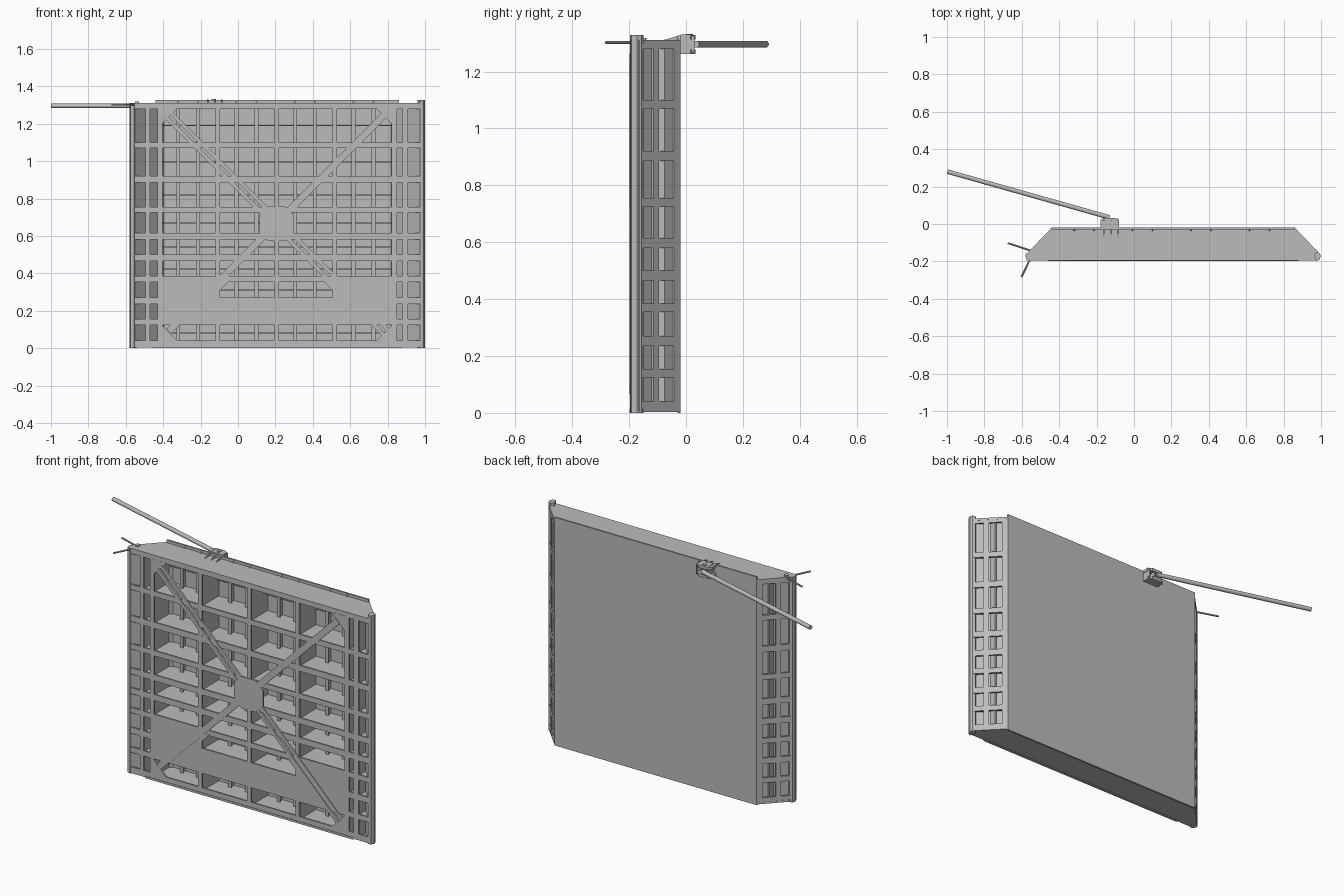
import bpy, bmesh, math
from mathutils import Vector

cube = bpy.data.objects.get("Cube")
if cube:
    bpy.data.objects.remove(cube, do_unlink=True)

steel = bpy.data.materials.new("grey steel")
steel.use_nodes = True
steel.diffuse_color = (0.5, 0.5, 0.5, 1)
steel.node_tree.nodes["Principled BSDF"].inputs["Base Color"].default_value = (0.5, 0.5, 0.5, 1)


def finish(name, bm):
    bmesh.ops.recalc_face_normals(bm, faces=bm.faces)
    mesh = bpy.data.meshes.new(name)
    bm.to_mesh(mesh)
    bm.free()
    mesh.materials.append(steel)
    obj = bpy.data.objects.new(name, mesh)
    bpy.context.collection.objects.link(obj)
    return obj


def prism(name, points, along):
    """Closed outline pushed along a vector."""
    bm = bmesh.new()
    face = bm.faces.new([bm.verts.new(p) for p in points])
    new = bmesh.ops.extrude_face_region(bm, geom=[face])["geom"]
    bmesh.ops.translate(bm, vec=along, verts=[v for v in new if isinstance(v, bmesh.types.BMVert)])
    return finish(name, bm)


def box(name, x0, x1, y0, y1, z0, z1):
    return prism(name, [(x0, y0, z0), (x1, y0, z0), (x1, y1, z0), (x0, y1, z0)], (0, 0, z1 - z0))


def bar(name, a, b, width, depth):
    """Flat bar in the front plane between two (x, z) points."""
    a, b = Vector(a), Vector(b)
    n = (b - a).orthogonal().normalized() * width / 2
    pts = [(p.x, FRONT - 0.004, p.y) for p in (a + n, b + n, b - n, a - n)]
    return prism(name, pts, (0, depth, 0))


def lattice(name, us, zs, place, is_open, along):
    """Plate on a grid with rectangular cut-outs."""
    bm = bmesh.new()
    grid = [[bm.verts.new(place(u, z)) for z in zs] for u in us]
    for i in range(len(us) - 1):
        for j in range(len(zs) - 1):
            if not is_open(i, j):
                bm.faces.new((grid[i][j], grid[i + 1][j], grid[i + 1][j + 1], grid[i][j + 1]))
    bmesh.ops.delete(bm, geom=[v for v in bm.verts if not v.link_faces], context='VERTS')
    new = bmesh.ops.extrude_face_region(bm, geom=bm.faces[:])["geom"]
    bmesh.ops.translate(bm, vec=along, verts=[v for v in new if isinstance(v, bmesh.types.BMVert)])
    return finish(name, bm)


def rod(name, a, b, radius, sides=12):
    a, b = Vector(a), Vector(b)
    bm = bmesh.new()
    bmesh.ops.create_cone(bm, cap_ends=True, segments=sides, radius1=radius, radius2=radius, depth=(b - a).length)
    obj = finish(name, bm)
    obj.location = (a + b) / 2
    obj.rotation_euler = (b - a).to_track_quat('Z', 'Y').to_euler()
    return obj


FRONT, BACK, TOP, MID = -0.195, -0.02, 1.31, 0.207
rows = [0.005, .04, .125, .155, .235, .27, .355, .385, .465, .5, .58, .615,
        .725, .755, .885, .92, 1.07, 1.1, 1.28, TOP]
cols = [-.575, -.565, -.495, -.47, -.43, -.405, -.12, -.095, .195, .22,
        .505, .53, .82, .85, .88, .91, .975, .985]


# Front face with its window grid and the solid lower panel
def front_open(i, j):
    if i % 2 == 0 or j % 2 == 0:
        return False
    solid = (j == 3 and 5 <= i <= 11) or (j == 5 and i in (5, 11))
    return not solid


lattice("front_frame", cols, rows, lambda x, z: (x, FRONT, z), front_open, (0, 0.01, 0))

# Skin plate at the back, standing slightly above the deck
box("back_skin", -.44, .86, BACK - 0.01, BACK, 0.0, 1.326)

# Deck, bottom and horizontal girders
outline = [(-.44, BACK), (-.565, -.15), (-.57, FRONT), (.98, FRONT), (.985, -.15), (.86, BACK)]
girder = [(-.44, BACK), (-.56, -.15), (-.56, FRONT + .005), (.975, FRONT + .005), (.98, -.15), (.86, BACK)]
prism("deck", [(x, y, TOP - .012) for x, y in outline], (0, 0, .012))
prism("bottom_plate", [(x, y, .004) for x, y in outline], (0, 0, .012))
for k in range(2, len(rows) - 2, 2):
    z = (rows[k] + rows[k + 1]) / 2
    prism("girder", [(x, y, z - .005) for x, y in girder], (0, 0, .01))

# Vertical diaphragms behind the front bars
for k in range(4, 14, 2):
    x = (cols[k] + cols[k + 1]) / 2
    box("diaphragm", x - .005, x + .005, FRONT + .005, BACK - .005, .01, TOP - .005)

# Slanted ends: pierced outer frame, backing plate and inner web
ys = [-.165, -.155, -.115, -.095, -.043, BACK]
for s, corner in ((-1, -.44), (1, .86)):
    slope = lambda y, z: (corner + s * (BACK - y) * .95, y, z)
    lattice("end_frame", ys, rows, slope, lambda i, j: i % 2 == 1 and j % 2 == 1, (-s * .006, -.006, 0))
    inner = corner - s * .04
    prism("end_backing", [(inner, BACK - .005, .01), (inner + s * .16, FRONT + .005, .01),
                          (inner + s * .152, FRONT + .005, .01), (inner - s * .008, BACK - .005, .01)], (0, 0, 1.295))
    web = corner + s * .04
    box("end_web", web - .004, web + .004, FRONT + .005, -.075, .01, TOP - .005)

# Stiffeners on the inside of the skin, with brackets above the deck
for k in range(5, 12, 2):
    width = cols[k + 1] - cols[k]
    for f in (.3, .67):
        x = cols[k] + width * f
        box("stiffener_web", x - .003, x + .003, -.06, BACK - .005, .01, TOP - .005)
        box("stiffener_flange", x - .01, x + .01, -.064, -.058, .01, TOP - .005)
        prism("deck_bracket", [(x - .003, BACK - .005, TOP - .005), (x - .003, -.042, TOP - .005),
                               (x - .003, BACK - .005, 1.326)], (.006, 0, 0))
for j in range(1, len(rows) - 1, 2):
    z = (rows[j] + rows[j + 1]) / 2
    box("horizontal_stiffener", -.41, .83, -.045, BACK - .005, z - .003, z + .003)

# Cross bracing: a twin strap one way, a single strap the other
for off in (-.024, .024):
    bar("twin_strap", (-.37 + off / 2, 1.245 + off / 2), (.79 + off / 2, .085 + off / 2), .02, .012)
bar("single_strap", (.78, 1.245), (-.37, .09), .036, .012)
c, r = .092, .045
octagon = [(-c, -r), (-r, -c), (r, -c), (c, -r), (c, r), (r, c), (-r, c), (-c, r)]
prism("centre_gusset", [(MID + x, FRONT - .004, .665 + z) for x, z in octagon], (0, .012, 0))
for x, s in ((-.41, 1), (.825, -1)):
    for z, up in ((1.285, -1), (.035, 1)):
        prism("corner_gusset", [(x, FRONT - .001, z), (x + s * .09, FRONT - .001, z),
                                (x, FRONT - .001, z + up * .09)], (0, .01, 0))
for x, s in ((-.1, 1), (.51, -1)):
    prism("panel_gusset", [(x, FRONT - .001, .36), (x + s * .055, FRONT - .001, .36),
                           (x, FRONT - .001, .305)], (0, .01, 0))

# Seal posts on both ends and the bottom seal
for s, x, top in ((-1, -.555, TOP), (1, .973, 1.328)):
    post = [(0, -.197), (.018, -.192), (.026, -.172), (.02, -.157), (.004, -.15), (-.012, -.165)]
    prism("seal_post", [(x + s * px, py, 0) for px, py in post], (0, 0, top))
box("bottom_seal", -.46, .88, FRONT - .003, FRONT + .012, 0, .012)

# Opening arm with its clevis on the skin
rod("opening_arm", (-1 + .003, .28, 1.296), (-.13, .035, 1.296), .012)
side = [(-.02, 1.27), (-.005, 1.262), (.02, 1.262), (.03, 1.275), (.03, 1.32), (.02, 1.33), (-.02, 1.33)]
for z in (1.262, 1.312):
    prism("clevis_plate", [(-.18, BACK, z), (-.18, .02, z), (-.165, .033, z), (-.1, .033, z),
                           (-.08, .015, z), (-.08, BACK, z)], (0, 0, .016))
for x in (-.165, -.125, -.09):
    prism("clevis_rib", [(x, y, z) for y, z in side], (.006, 0, 0))
    prism("clevis_fin", [(x, -.075, TOP - .005), (x, BACK, TOP - .005), (x, BACK, 1.328),
                         (x, -.04, 1.322), (x, -.075, 1.312)], (.006, 0, 0))
rod("clevis_pin", (-.13, .012, 1.262), (-.13, .012, 1.332), .012)

# Anchor straps at the hinge post
hinge = (-.535, -.148, 1.302)
rod("anchor_strap", (-.675, -.102, 1.302), hinge, .005, 8)
rod("anchor_strap", (-.602, -.283, 1.302), hinge, .005, 8)
rod("hinge_pin", (-.54, -.15, 1.28), (-.54, -.15, 1.318), .012)
